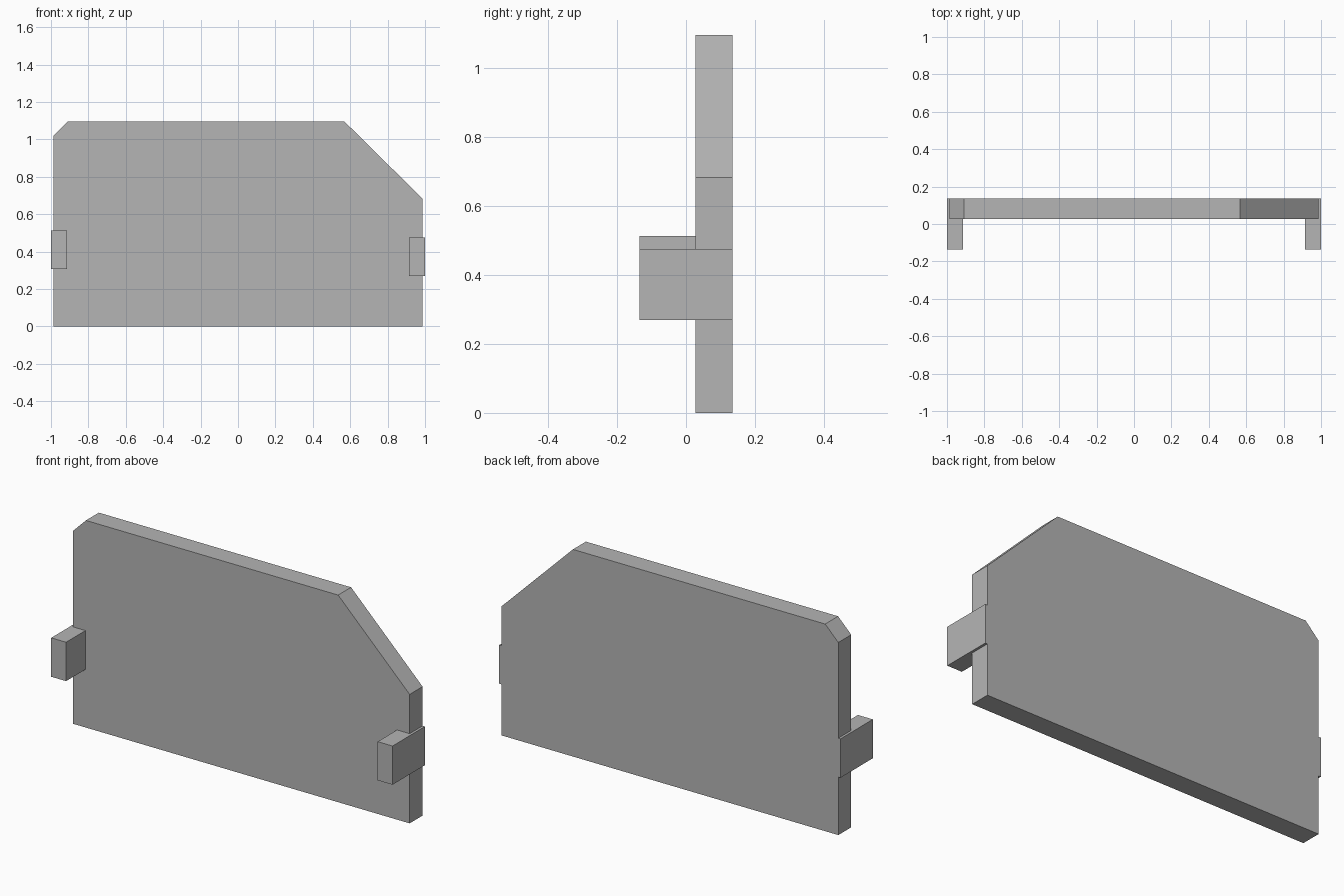
import bpy
import bmesh

cube = bpy.data.objects.get("Cube")
if cube:
    bpy.data.objects.remove(cube, do_unlink=True)

grey = bpy.data.materials.new("plain_grey")
grey.use_nodes = True
colour = (0.46, 0.46, 0.46, 1)
grey.diffuse_color = colour
grey.node_tree.nodes["Principled BSDF"].inputs["Base Color"].default_value = colour

BACK = 0.135


def slab(name, outline, front):
    """Extrude an x-z outline from the front plane to the shared back plane."""
    bm = bmesh.new()
    face = bm.faces.new([bm.verts.new((x, front, z)) for x, z in outline])
    result = bmesh.ops.extrude_face_region(bm, geom=[face])
    verts = [g for g in result["geom"] if isinstance(g, bmesh.types.BMVert)]
    bmesh.ops.translate(bm, verts=verts, vec=(0, BACK - front, 0))
    bmesh.ops.recalc_face_normals(bm, faces=bm.faces)
    mesh = bpy.data.meshes.new(name)
    bm.to_mesh(mesh)
    bm.free()
    mesh.materials.append(grey)
    obj = bpy.data.objects.new(name, mesh)
    bpy.context.collection.objects.link(obj)
    return obj


def rectangle(x0, x1, z0, z1):
    return [(x0, z0), (x1, z0), (x1, z1), (x0, z1)]


# Upright panel with one small and one large cut corner
slab("panel", [(-0.987, 0), (0.987, 0), (0.987, 0.683), (0.568, 1.097),
               (-0.91, 1.097), (-0.987, 1.02)], 0.027)

# Side tabs, flush with the back and reaching out to the front
slab("right_tab", rectangle(-1, -0.913, 0.307, 0.513), -BACK)
slab("left_tab", rectangle(0.913, 1, 0.27, 0.475), -BACK)
